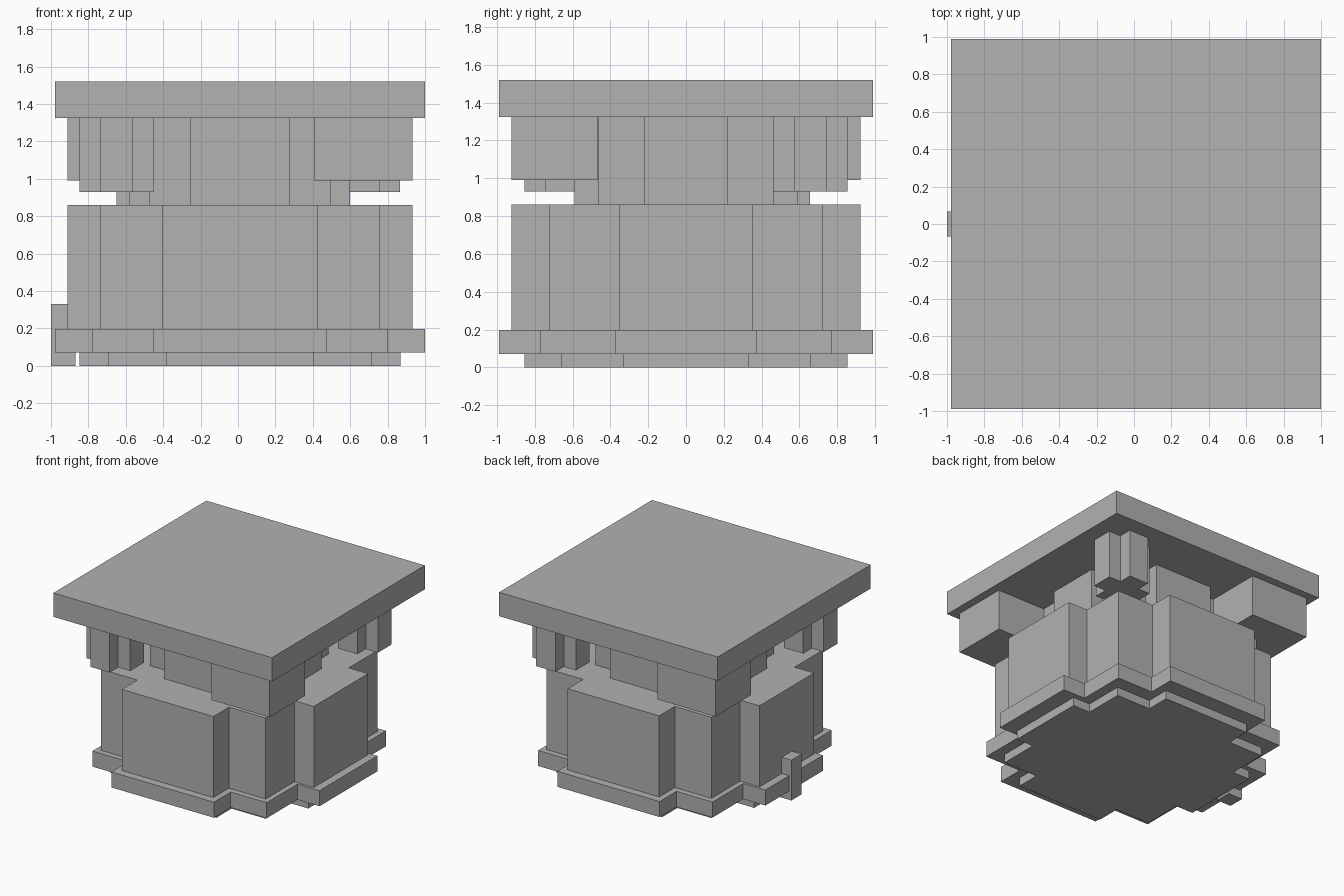
import bpy
import bmesh

if "Cube" in bpy.data.objects:
    bpy.data.objects.remove(bpy.data.objects["Cube"])

CX = 0.01  # the tower axis sits slightly off centre because of the side post

stone = bpy.data.materials.new("grey stone")
stone.diffuse_color = (0.445, 0.445, 0.445, 1.0)
stone.use_nodes = True
stone.node_tree.nodes["Principled BSDF"].inputs["Base Color"].default_value = stone.diffuse_color


def prism(name, outline, z0, z1):
    """Extrude a counter-clockwise outline from z0 to z1."""
    bm = bmesh.new()
    base = bm.faces.new([bm.verts.new((x, y, z0)) for x, y in outline])
    top = bmesh.ops.extrude_face_region(bm, geom=[base])["geom"]
    for v in top:
        if isinstance(v, bmesh.types.BMVert):
            v.co.z = z1
    bmesh.ops.recalc_face_normals(bm, faces=bm.faces[:])
    mesh = bpy.data.meshes.new(name)
    bm.to_mesh(mesh)
    bm.free()
    mesh.materials.append(stone)
    obj = bpy.data.objects.new(name, mesh)
    bpy.context.collection.objects.link(obj)
    return obj


def box(name, x0, x1, y0, y1, z0, z1):
    return prism(name, [(x0, y0), (x1, y0), (x1, y1), (x0, y1)], z0, z1)


def mirrored(quadrant, cx, cy):
    """Repeat a first-quadrant outline in all four quadrants."""
    pts = []
    for sx, sy in ((1, 1), (-1, 1), (-1, -1), (1, -1)):
        step = quadrant if sx * sy > 0 else quadrant[::-1]
        pts += [(cx + sx * x, cy + sy * y) for x, y in step]
    return pts


def stepped(name, tip, corner, arm, z0, z1):
    """Square tier with a wide projecting arm on each side."""
    (tx, ty), (kx, ky), (ax, ay) = tip, corner, arm
    quad = [(tx, ay), (kx, ay), (kx, ky), (ax, ky), (ax, ty)]
    return prism(name, mirrored(quad, CX, 0), z0, z1)


# Stacked tiers
stepped("foot", (0.858, 0.855), (0.703, 0.659), (0.393, 0.331), 0.0, 0.07)
stepped("base_ledge", (0.989, 0.988), (0.789, 0.77), (0.463, 0.373), 0.07, 0.197)
stepped("body", (0.922, 0.923), (0.746, 0.722), (0.414, 0.352), 0.197, 0.86)
stepped("neck", (0.59, 0.59), (0.484, 0.463), (0.265, 0.22), 0.86, 1.325)

# Roof slab
box("roof_slab", CX - 0.989, CX + 0.989, -0.988, 0.988, 1.325, 1.52)

# Hanging corner parts, opposite corners alike
for side, s in (("front", 1), ("back", -1)):
    xs = sorted((CX + s * 0.397, CX + s * 0.922))
    ys = sorted((-s * 0.923, -s * 0.464))
    box(side + "_corner_block", *xs, *ys, 0.99, 1.325)
    cross = [(0.197, 0.088), (0.088, 0.088), (0.088, 0.197)]
    prism(side + "_cross_pendant", mirrored(cross, CX - s * 0.66, -s * 0.658), 0.93, 1.325)

# Small support under the back block
box("corner_support", -0.65, -0.45, 0.45, 0.655, 0.86, 0.99)

# Short post standing against the left side
box("side_post", -1.0, -0.87, -0.066, 0.066, 0.0, 0.33)
